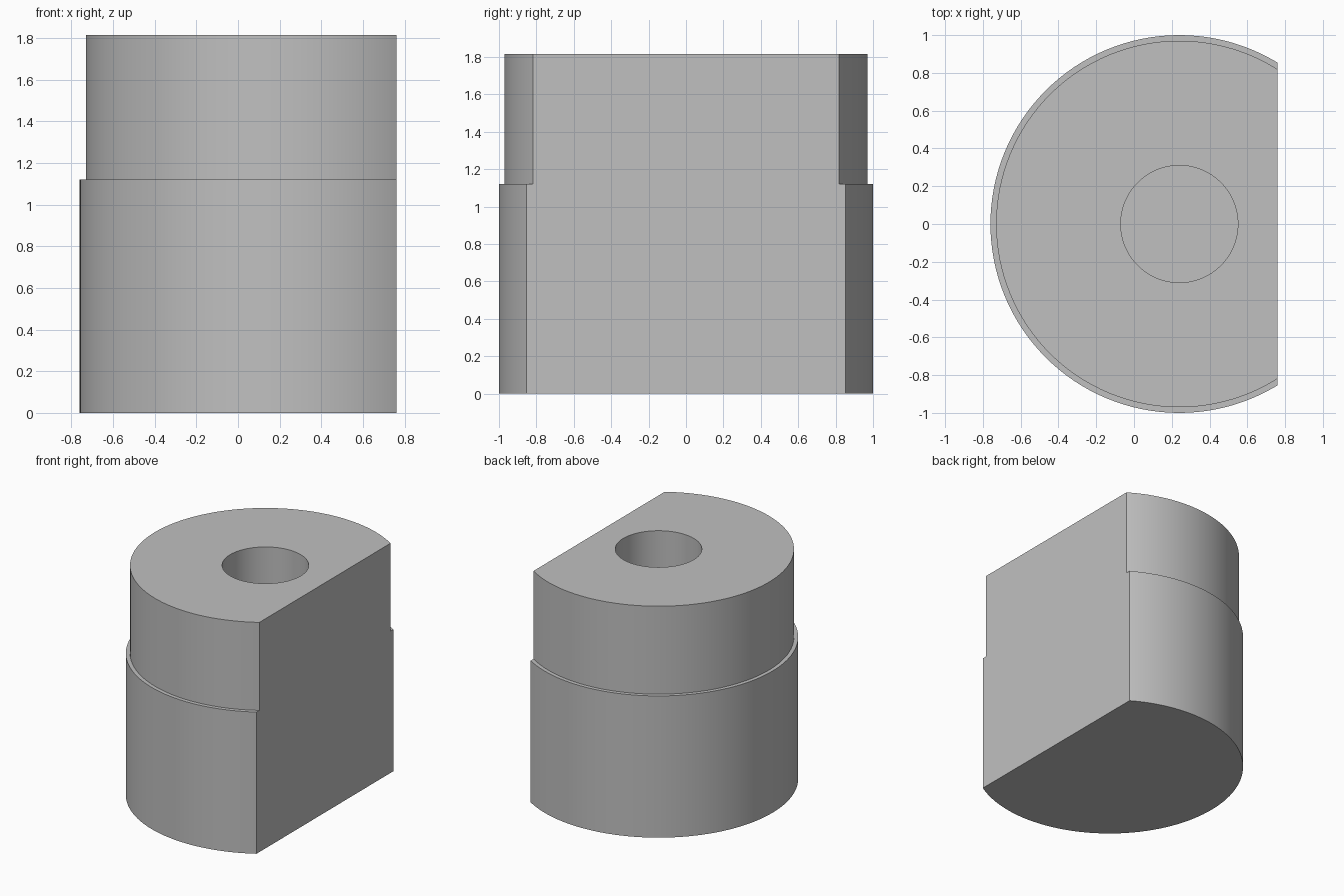
import bpy, bmesh, math
from mathutils import Vector

cube = bpy.data.objects.get("Cube")
if cube:
    bpy.data.objects.remove(cube, do_unlink=True)

AXIS_X = 0.24        # centre of the turned body
FLAT_X = 0.76        # plane of the milled flat
LOWER_R, UPPER_R, BORE_R = 1.0, 0.97, 0.31
STEP_Z, TOP_Z, BORE_FLOOR_Z = 1.12, 1.815, 1.12
SEGMENTS = 128

# Plain grey metal
grey = bpy.data.materials.new("plain_grey")
grey.use_nodes = True
colour = (0.527, 0.527, 0.527, 1)
grey.diffuse_color = colour
grey.node_tree.nodes["Principled BSDF"].inputs["Base Color"].default_value = colour

# Stepped body with a blind bore, turned from one half-section
profile = [(0, 0), (LOWER_R, 0), (LOWER_R, STEP_Z), (UPPER_R, STEP_Z),
           (UPPER_R, TOP_Z), (BORE_R, TOP_Z), (BORE_R, BORE_FLOOR_Z),
           (0, BORE_FLOOR_Z)]
bm = bmesh.new()
verts = [bm.verts.new((AXIS_X + r, 0, z)) for r, z in profile]
edges = [bm.edges.new(pair) for pair in zip(verts, verts[1:])]
bmesh.ops.spin(bm, geom=verts + edges, cent=(AXIS_X, 0, 0), axis=(0, 0, 1),
               angle=math.tau, steps=SEGMENTS)
bmesh.ops.remove_doubles(bm, verts=bm.verts[:], dist=1e-4)

# Flat side: slice the body and cap the opening
cut = bmesh.ops.bisect_plane(bm, geom=bm.verts[:] + bm.edges[:] + bm.faces[:],
                             plane_co=Vector((FLAT_X, 0, 0)),
                             plane_no=Vector((1, 0, 0)), clear_outer=True)
rim = [e for e in cut["geom_cut"] if isinstance(e, bmesh.types.BMEdge)]
bmesh.ops.edgeloop_fill(bm, edges=rim)
bmesh.ops.recalc_face_normals(bm, faces=bm.faces[:])

mesh = bpy.data.meshes.new("stepped_body")
bm.to_mesh(mesh)
bm.free()
mesh.materials.append(grey)
body = bpy.data.objects.new("stepped_body", mesh)
bpy.context.collection.objects.link(body)

# Smooth round walls, crisp rims
bpy.ops.object.select_all(action="DESELECT")
body.select_set(True)
bpy.context.view_layer.objects.active = body
bpy.ops.object.shade_smooth_by_angle(angle=math.radians(25))
